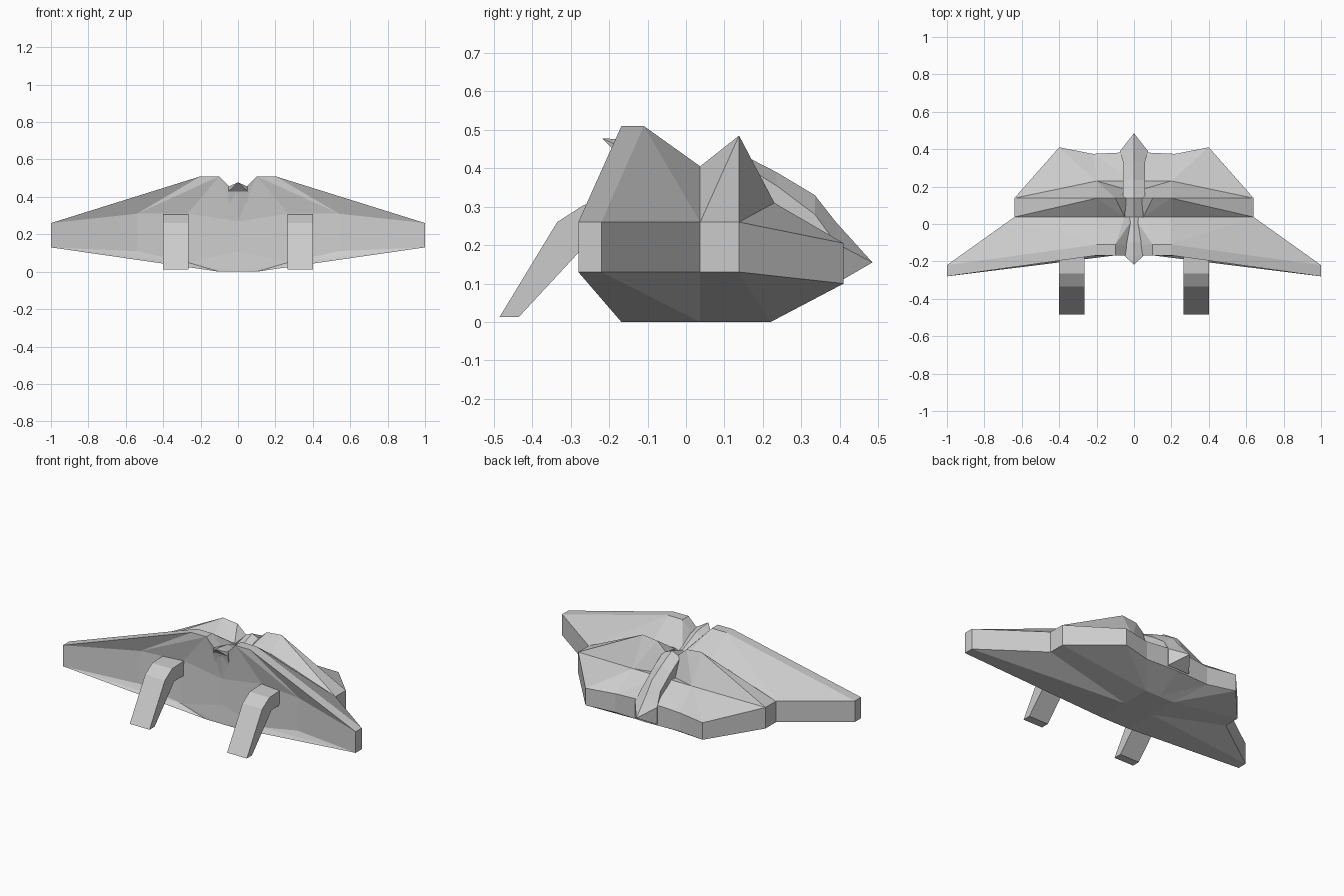
import bpy, bmesh, math
from mathutils import Vector

if "Cube" in bpy.data.objects:
    bpy.data.objects.remove(bpy.data.objects["Cube"])


def finish(name, bm, mirror=False):
    bmesh.ops.dissolve_limit(bm, angle_limit=math.radians(1), verts=bm.verts, edges=bm.edges)
    bmesh.ops.recalc_face_normals(bm, faces=bm.faces)
    me = bpy.data.meshes.new(name)
    bm.to_mesh(me)
    bm.free()
    ob = bpy.data.objects.new(name, me)
    bpy.context.collection.objects.link(ob)
    if mirror:
        ob.modifiers.new("Mirror", 'MIRROR')
    return ob


def hull(name, pts, push=()):
    """Faceted block for the right half, mirrored to the left.
    push: (point, new y) pairs; the point joins the hull, then is pressed in."""
    bm = bmesh.new()
    for p in list(pts) + [p for p, _ in push]:
        bm.verts.new(p)
    res = bmesh.ops.convex_hull(bm, input=bm.verts)
    junk = [v for v in res["geom_interior"] if isinstance(v, bmesh.types.BMVert)]
    bmesh.ops.delete(bm, geom=junk, context='VERTS')
    # open the block on the centre plane
    mid = [f for f in bm.faces if all(abs(v.co.x) < 1e-5 for v in f.verts)]
    bmesh.ops.delete(bm, geom=mid, context='FACES_ONLY')
    moves = [(v, y) for p, y in push for v in bm.verts if (v.co - Vector(p)).length < 1e-4]
    for v, y in moves:
        v.co.y = y
    return finish(name, bm, True)


def slab(x, y, lo, hi):
    return [(x, y, lo), (x, y, hi)]


# front wings: thick swept blades rising to flat shoulders, with a hollowed front
hull("front_wing",
     slab(1, -.28, .13, .26) + slab(1, -.22, .13, .26) + slab(.64, .037, .13, .26)
     + [(x, y, .51) for x in (.1, .2) for y in (-.168, -.11)]
     + [(.05, -.168, .46), (.05, -.11, .46), (.05, .037, .405), (.2, .037, .405)]
     + slab(0, -.168, 0, .41) + slab(0, .037, 0, .385)
     + [(.1, -.168, 0), (.1, .037, 0)],
     push=[((.54, -.27, .31), -.182), ((.54, -.27, .11), -.19),
           ((.27, -.25, .31), -.15), ((.27, -.25, .05), -.165),
           ((0, -.23, .27), -.15), ((0, -.23, .11), -.155)])

# rear wings: lower lobes with a blunt trailing edge
hull("rear_wing",
     slab(.64, .037, .13, .26) + slab(.64, .138, .13, .26)
     + slab(.4, .41, .10, .205) + slab(0, .385, .09, .22)
     + [(.2, .23, .31), (0, .23, .31), (.1, .22, 0), (0, .22, 0), (.1, .037, 0)]
     + slab(0, .037, 0, .3),
     push=[((.22, .43, .09), .375), ((.22, .43, .205), .375)])

# raised leading ridge of the rear wings
hull("rear_wing_ridge",
     [(.64, .037, .26), (.64, .138, .26), (.2, .138, .485), (.1, .138, .475),
      (.04, .138, .42), (.05, .037, .40), (.2, .037, .405), (.2, .23, .31),
      (.05, .19, .30), (.05, .037, .26)])

# central body: roofed spine from the front point to the tail point
sections = [(-.17, .05, .475, .455), (-.1, .05, .465, .44), (.037, .05, .405, .385),
            (.138, .06, .44, .415), (.235, .06, .39, .355), (.335, .06, .33, .28),
            (.39, .075, .26, .205)]
bm = bmesh.new()
rings = []
for y, w, top, side in sections:
    low = .43 if y < -.15 else .10
    rings.append([bm.verts.new(p) for p in
                  [(-w, y, low), (-w, y, side), (0, y, top), (w, y, side), (w, y, low)]])
for a, b in zip(rings, rings[1:]):
    for i in range(5):
        j = (i + 1) % 5
        bm.faces.new((a[i], a[j], b[j], b[i]))
for ring, tip in ((rings[0], (0, -.218, .478)), (rings[-1], (0, .485, .155))):
    t = bm.verts.new(tip)
    for i in range(5):
        bm.faces.new((ring[i], ring[(i + 1) % 5], t))
finish("spine", bm)

# bent front legs
profile = [(-.485, .013), (-.335, .26), (-.265, .305), (-.14, .31),
           (-.14, .22), (-.245, .22), (-.28, .18), (-.435, .013)]
bm = bmesh.new()
f = bm.faces.new([bm.verts.new((.265, y, z)) for y, z in profile])
ext = bmesh.ops.extrude_face_region(bm, geom=[f], use_keep_orig=True)
bmesh.ops.translate(bm, vec=(.135, 0, 0),
                    verts=[g for g in ext["geom"] if isinstance(g, bmesh.types.BMVert)])
finish("front_leg", bm, True)
